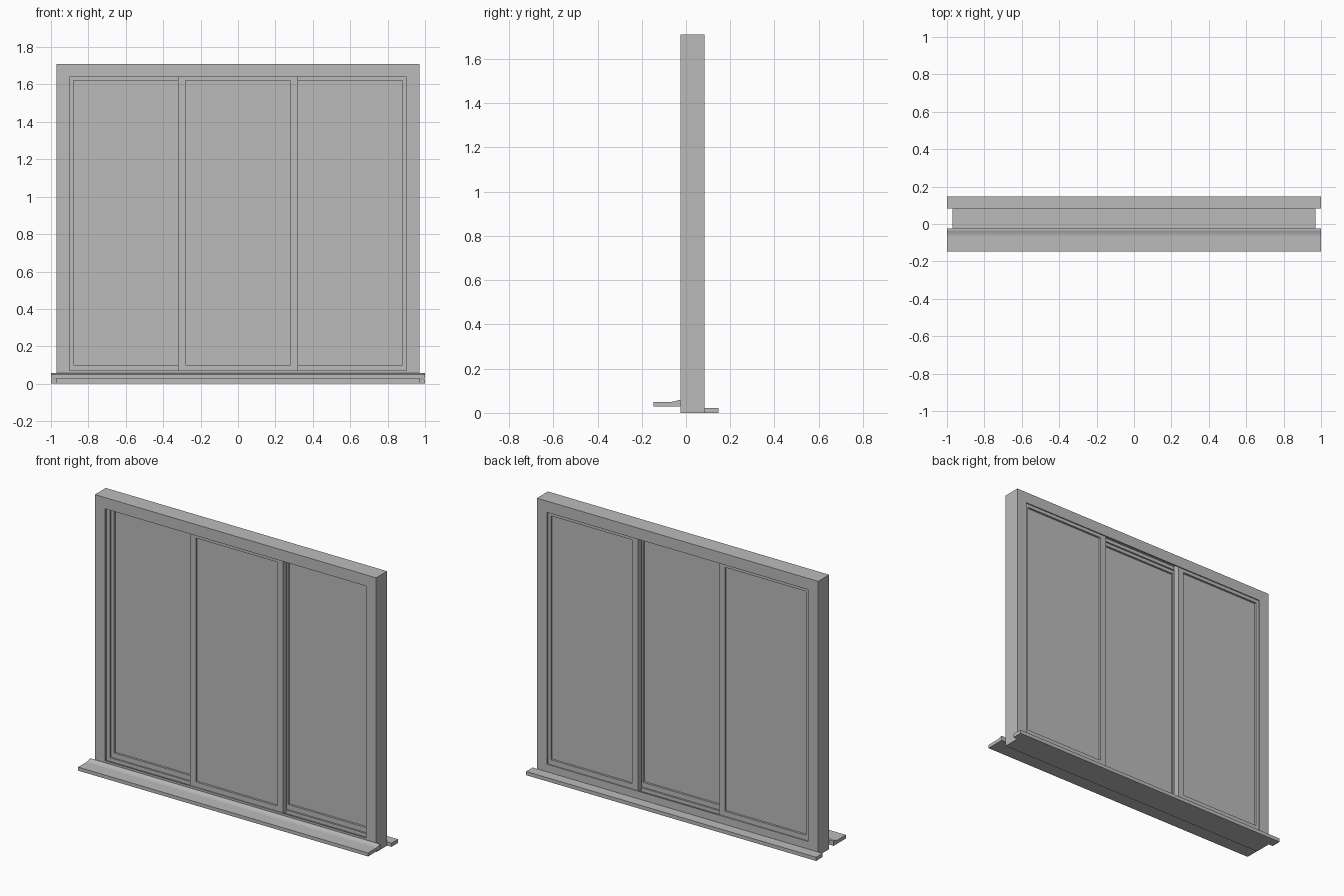
import bpy
import bmesh

cube = bpy.data.objects.get("Cube")
if cube:
    bpy.data.objects.remove(cube, do_unlink=True)

grey = bpy.data.materials.new("plain_grey")
grey.use_nodes = True
colour = (0.5, 0.5, 0.5, 1)
grey.diffuse_color = colour
grey.node_tree.nodes["Principled BSDF"].inputs["Base Color"].default_value = colour


def make_object(name, rings, closed):
    """Skin a list of matching point rings; closed joins last to first."""
    bm = bmesh.new()
    loops = [[bm.verts.new(p) for p in ring] for ring in rings]
    pairs = list(zip(loops, loops[1:]))
    if closed:
        pairs.append((loops[-1], loops[0]))
    else:
        bm.faces.new(loops[0])
        bm.faces.new(loops[-1])
    for a, b in pairs:
        for i in range(len(a)):
            j = (i + 1) % len(a)
            bm.faces.new((a[i], a[j], b[j], b[i]))
    bmesh.ops.recalc_face_normals(bm, faces=bm.faces)
    mesh = bpy.data.meshes.new(name)
    bm.to_mesh(mesh)
    bm.free()
    mesh.materials.append(grey)
    obj = bpy.data.objects.new(name, mesh)
    bpy.context.collection.objects.link(obj)
    return obj


def rectangle_sweep(name, x0, x1, z0, z1, profile):
    """Sweep an (inset, y) profile around a rectangle with mitred corners."""
    corners = [(x0, z0, 1, 1), (x1, z0, -1, 1), (x1, z1, -1, -1), (x0, z1, 1, -1)]
    rings = [[(x + sx * d, y, z + sz * d) for d, y in profile]
             for x, z, sx, sz in corners]
    return make_object(name, rings, True)


def extrude_x(name, half, profile):
    """Extrude a (y, z) profile along x."""
    return make_object(name, [[(x, y, z) for y, z in profile] for x in (-half, half)], False)


# Outer frame with two sliding grooves
LIP, GROOVE = 0.07, 0.048
FRONT, BACK = -0.025, 0.083
frame_profile = [(0, FRONT), (LIP, FRONT), (LIP, -0.018), (GROOVE, -0.018),
                 (GROOVE, 0.024), (LIP, 0.024), (LIP, 0.034), (GROOVE, 0.034),
                 (GROOVE, 0.076), (LIP, 0.076), (LIP, BACK), (0, BACK)]
rectangle_sweep("window_frame", -0.97, 0.97, 0, 1.71, frame_profile)


# Sliding panels: a sash rim and a pane seated in it
def panel(name, x0, x1, y0, y1):
    z0, z1, width = 0.06, 1.66, 0.04
    rim = [(0, y0), (width, y0), (width, y1), (0, y1)]
    rectangle_sweep(name + "_sash", x0, x1, z0, z1, rim)
    mid, e = (y0 + y1) / 2, width - 0.008
    rings = [[(x0 + e, y, z0 + e), (x1 - e, y, z0 + e),
              (x1 - e, y, z1 - e), (x0 + e, y, z1 - e)] for y in (mid - 0.006, mid + 0.006)]
    make_object(name + "_pane", rings, False)


panel("centre", -0.32, 0.32, -0.016, 0.022)
panel("right", -0.92, -0.28, 0.036, 0.074)
panel("left", 0.28, 0.92, 0.036, 0.074)

# Front sill with a coved rear edge
extrude_x("front_sill", 1, [(-0.147, 0.028), (FRONT, 0.028), (FRONT, 0.058), (-0.035, 0.058),
                            (-0.043, 0.055), (-0.053, 0.052), (-0.065, 0.05), (-0.147, 0.05)])

# Back board
extrude_x("back_sill", 1, [(BACK, 0), (0.147, 0), (0.147, 0.023), (BACK, 0.023)])
